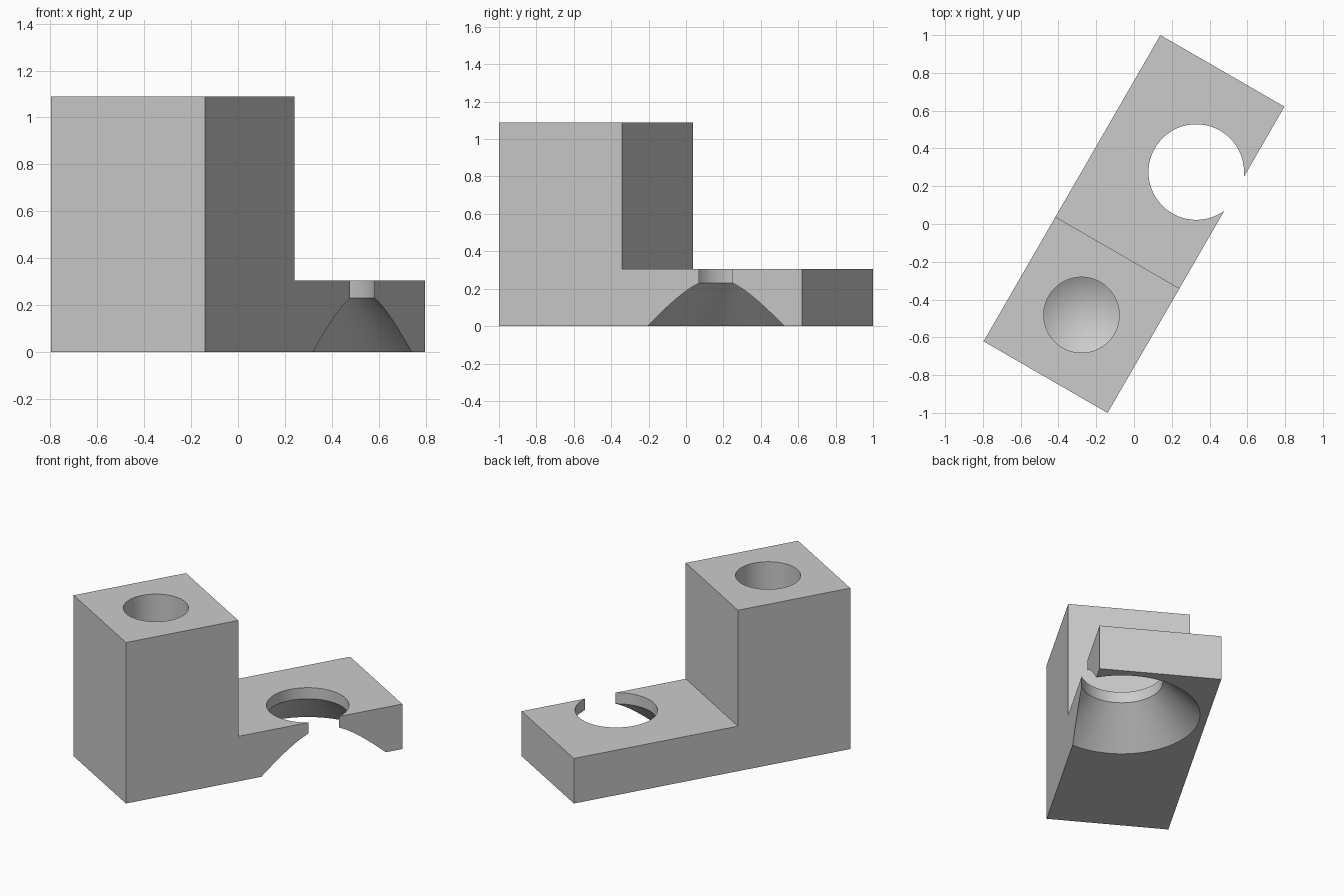
import bpy, bmesh, math
from mathutils import Matrix

if "Cube" in bpy.data.objects:
    bpy.data.objects.remove(bpy.data.objects["Cube"])

L, W = 0.936, 0.379           # half length, half width
STEP, LOW, HIGH = -0.175, 0.305, 1.09
TURN = Matrix.Rotation(math.radians(60), 4, 'Z')

grey = bpy.data.materials.new("steel grey")
grey.diffuse_color = (0.6, 0.6, 0.6, 1)
grey.use_nodes = True
grey.node_tree.nodes["Principled BSDF"].inputs["Base Color"].default_value = grey.diffuse_color


def make_object(name, bm):
    bmesh.ops.recalc_face_normals(bm, faces=bm.faces)
    bm.transform(TURN)
    mesh = bpy.data.meshes.new(name)
    bm.to_mesh(mesh)
    bm.free()
    mesh.materials.append(grey)
    ob = bpy.data.objects.new(name, mesh)
    bpy.context.collection.objects.link(ob)
    return ob


def lathe(name, profile, x, y, n=96):
    """Closed solid of revolution from (radius, z) points; radius 0 is a pole."""
    bm = bmesh.new()
    rings = []
    for r, z in profile:
        if r == 0:
            rings.append([bm.verts.new((x, y, z))] * n)
        else:
            rings.append([bm.verts.new((x + r * math.cos(2 * math.pi * i / n),
                                        y + r * math.sin(2 * math.pi * i / n), z))
                          for i in range(n)])
    for a, b in zip(rings, rings[1:]):
        for i in range(n):
            j = (i + 1) % n
            corners = list(dict.fromkeys((a[i], a[j], b[j], b[i])))
            bm.faces.new(corners)
    for ring in (rings[0], rings[-1]):
        if ring[0] is not ring[1]:
            bm.faces.new(ring)
    return make_object(name, bm)


# Stepped block: L profile extruded across its width
bm = bmesh.new()
outline = [(-L, 0), (L, 0), (L, LOW), (STEP, LOW), (STEP, HIGH), (-L, HIGH)]
face = bm.faces.new([bm.verts.new((x, -W, z)) for x, z in outline])
side = bmesh.ops.extrude_face_region(bm, geom=[face])
bmesh.ops.translate(bm, vec=(0, 2 * W, 0),
                    verts=[v for v in side["geom"] if isinstance(v, bmesh.types.BMVert)])
block = make_object("stepped_block", bm)

# Blind drilled hole with a conical bottom in the tall end
drill = lathe("drill_cutter", [(0, 0.37), (0.2, 0.49), (0.2, HIGH + 0.1)], -0.556, 0)

# Offset hole flared at 45 degrees below, breaking through the side
flare = lathe("flared_hole_cutter",
              [(0.531, -0.05), (0.253, 0.23), (0.253, LOW + 0.1)], 0.403, -0.148)

# Cut both holes
bpy.context.view_layer.objects.active = block
block.select_set(True)
for cutter in (drill, flare):
    cutter.hide_render = True
    mod = block.modifiers.new(cutter.name, 'BOOLEAN')
    mod.operation = 'DIFFERENCE'
    mod.solver = 'EXACT'
    mod.object = cutter
    bpy.ops.object.modifier_apply(modifier=mod.name)
for cutter in (drill, flare):
    bpy.data.objects.remove(cutter)

bpy.ops.object.select_all(action='DESELECT')
block.select_set(True)
bpy.ops.object.shade_smooth_by_angle(angle=math.radians(25))
